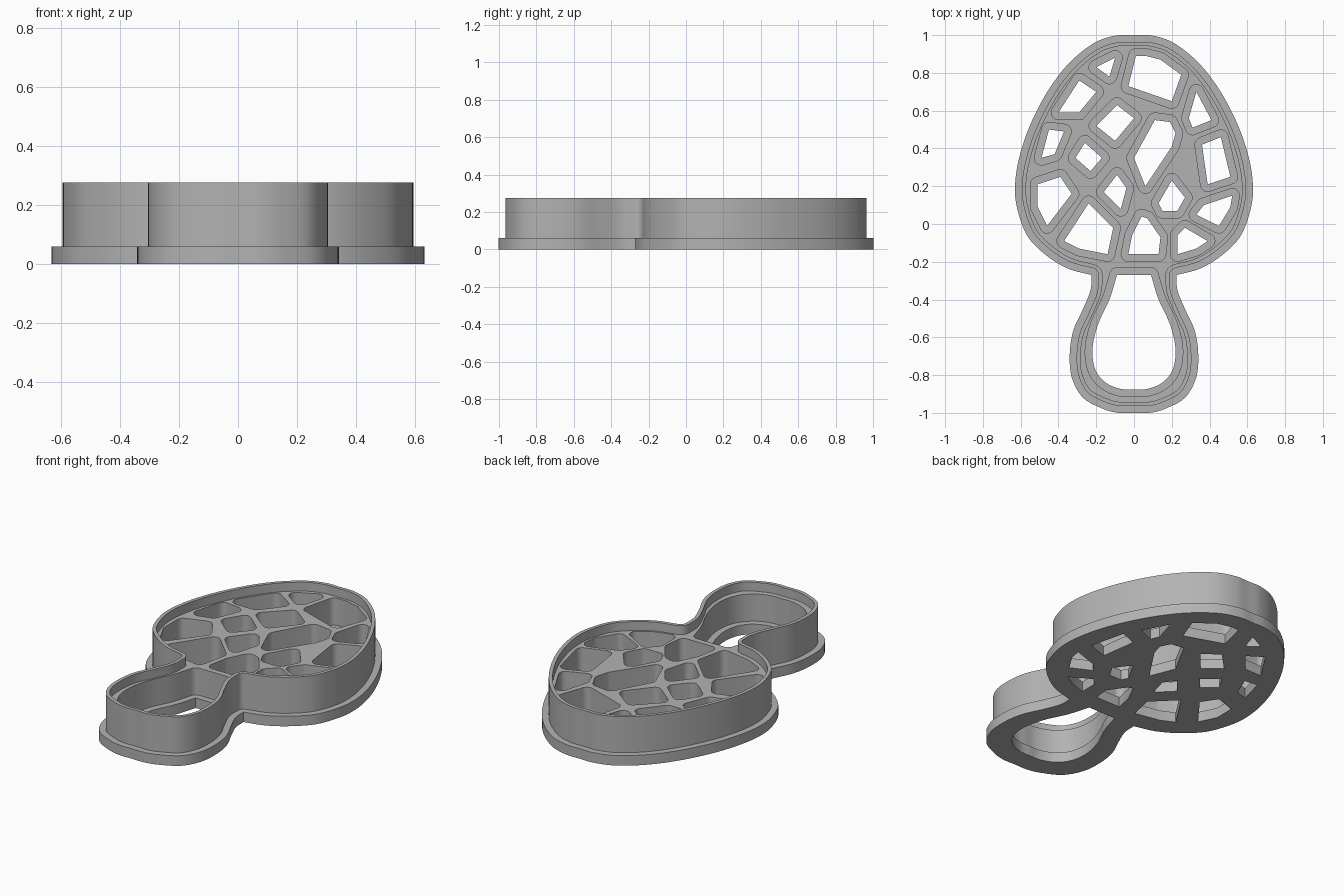
import bpy
import bmesh
import math
from mathutils import Vector, Matrix

if "Cube" in bpy.data.objects:
    bpy.data.objects.remove(bpy.data.objects["Cube"], do_unlink=True)

BASE_TOP, RIB_TOP, WALL_TOP = 0.06, 0.222, 0.275
FLANGE, WALL = 0.037, 0.021
CELL_GROW = 0.038

grey = bpy.data.materials.new("plain_grey")
grey.use_nodes = True
colour = (0.45, 0.45, 0.45, 1)
grey.diffuse_color = colour
grey.node_tree.nodes["Principled BSDF"].inputs["Base Color"].default_value = colour


def points(pairs):
    """Hundredths of a unit to vectors."""
    return [Vector(p) / 100 for p in pairs]


def smooth(path, steps=5):
    """Smooth curve through the points; ends on the centre line are mirrored."""
    def beyond(end, inner):
        if abs(end.x) < 1e-6:
            return Vector((-inner.x, inner.y))
        return 2 * end - inner
    pts = [beyond(path[0], path[1])] + path + [beyond(path[-1], path[-2])]
    out = []
    for a, b, c, d in zip(pts, pts[1:], pts[2:], pts[3:]):
        for i in range(steps):
            t = i / steps
            out.append(b + (c - a) * t / 2 + (a - 2.5 * b + 2 * c - d / 2) * t ** 2
                       + (1.5 * (b - c) + (d - a) / 2) * t ** 3)
    return out + [path[-1]]


def mirrored(half):
    """Close a right-hand half outline with its mirror image."""
    left = [Vector((-p.x, p.y)) for p in reversed(half) if abs(p.x) > 1e-6]
    return half + left


def area(loop):
    return sum(a.x * b.y - a.y * b.x for a, b in zip(loop, loop[1:] + loop[:1]))


def offset(loop, dist):
    """Grow or shrink a closed loop, rounding the corners that open up."""
    if area(loop) < 0:
        loop = loop[::-1]
    out = []
    for i, p in enumerate(loop):
        a = (p - loop[i - 1]).normalized()
        b = (loop[(i + 1) % len(loop)] - p).normalized()
        turn = math.atan2(a.x * b.y - a.y * b.x, a.dot(b))
        na, nb = Vector((a.y, -a.x)), Vector((b.y, -b.x))
        if turn * dist > 0 and abs(turn) > 0.15:
            n = math.ceil(abs(turn) / 0.25)
            for k in range(n + 1):
                out.append(p + Matrix.Rotation(turn * k / n, 2) @ na * dist)
        else:
            out.append(p + (na + nb) * dist / (1 + na.dot(nb)))
    return out


def slab(name, loops, low, high):
    """Solid plate from an outer loop and any number of hole loops."""
    curve = bpy.data.curves.new(name, "CURVE")
    curve.dimensions = "2D"
    curve.fill_mode = "BOTH"
    curve.extrude = (high - low) / 2
    for loop in loops:
        spline = curve.splines.new("POLY")
        spline.points.add(len(loop) - 1)
        for point, p in zip(spline.points, loop):
            point.co = (p.x, p.y, 0, 1)
        spline.use_cyclic_u = True
    obj = bpy.data.objects.new(name, curve)
    bpy.context.collection.objects.link(obj)
    bpy.ops.object.select_all(action="DESELECT")
    obj.select_set(True)
    bpy.context.view_layer.objects.active = obj
    bpy.ops.object.convert(target="MESH")
    obj = bpy.context.view_layer.objects.active
    bm = bmesh.new()
    bm.from_mesh(obj.data)
    bmesh.ops.translate(bm, verts=bm.verts, vec=(0, 0, (low + high) / 2))
    bmesh.ops.remove_doubles(bm, verts=bm.verts, dist=1e-5)
    bmesh.ops.recalc_face_normals(bm, faces=bm.faces)
    bm.to_mesh(obj.data)
    bm.free()
    obj.data.materials.clear()
    obj.data.materials.append(grey)
    bpy.ops.object.shade_smooth_by_angle(angle=math.radians(30))
    return obj


# Outer outline: stem and cap meet at a sharp neck
stem = points([(0, -100), (8, -100), (16, -98), (27, -92), (33, -81), (34, -68),
               (32, -56), (27, -45), (23, -35), (22.5, -27)])
cap = points([(22.5, -27), (35, -23.6), (46.4, -16.7), (56, -7), (61, 5), (63, 17),
              (61.5, 32), (56, 50), (46.5, 69), (35, 84.5), (21.5, 95.6), (9.5, 99.8),
              (0, 100)])
outline = mirrored(smooth(stem)[:-1] + smooth(cap))

# Opening in the stem
stem_hole = mirrored(smooth(points([(0, -87.5), (7, -87.3), (15, -84), (20.5, -77),
                                    (22, -66), (19, -53), (13, -40), (9, -27)])))

# Openings of the honeycomb in the cap
upper_cells = [
    [(-20, 83), (-10, 88), (-13, 78)],
    [(1, 89), (6, 89), (14, 87), (25, 79), (20, 65), (-3, 73)],
    [(-29, 76), (-20, 70), (-29, 59), (-40, 59)],
    [(-9, 63), (0, 56), (-10, 44), (-20, 52)],
    [(11, 55), (19, 54), (22, 48), (20, 41), (6, 20), (0, 35)],
    [(33, 70), (41, 55), (31, 51), (29, 56)],
    [(46, 46), (51, 25), (39, 21), (36, 42)],
    [(-45, 50), (-37, 49), (-42, 37), (-49, 35)],
]
lower_cells = [
    [(-26, 43), (-17, 35), (-23, 28), (-31, 35)],
    [(-9, 26), (-4, 19), (-7, 8), (-16, 17)],
    [(-51, 21), (-39, 25), (-33, 16), (-46, -1), (-51, 9)],
    [(20, 23), (27, 14), (23, 7), (15, 7), (13, 11)],
    [(52, 15), (51, 9), (45, -1), (33, 5), (37, 10)],
    [(-24, 11), (-11, -2), (-14, -16), (-29, -13), (-37, -9)],
    [(4, 4), (7, 3), (14, -7), (13, -16), (-3, -16), (-1, -6)],
    [(27, -2), (39, -9), (33, -13), (23, -16), (23, -6)],
]
holes = [points(cell) for cell in upper_cells + lower_cells] + [stem_hole]

# Flat base, thin cutting wall, and the lower ribs inside it
wall_outer = offset(outline, -FLANGE)
wall_inner = offset(outline, -FLANGE - WALL)
slab("base_plate", [outline] + holes, 0, BASE_TOP)
slab("outer_wall", [wall_outer, wall_inner], BASE_TOP, WALL_TOP)
slab("inner_ribs", [wall_inner] + [offset(h, CELL_GROW) for h in holes], BASE_TOP, RIB_TOP)
